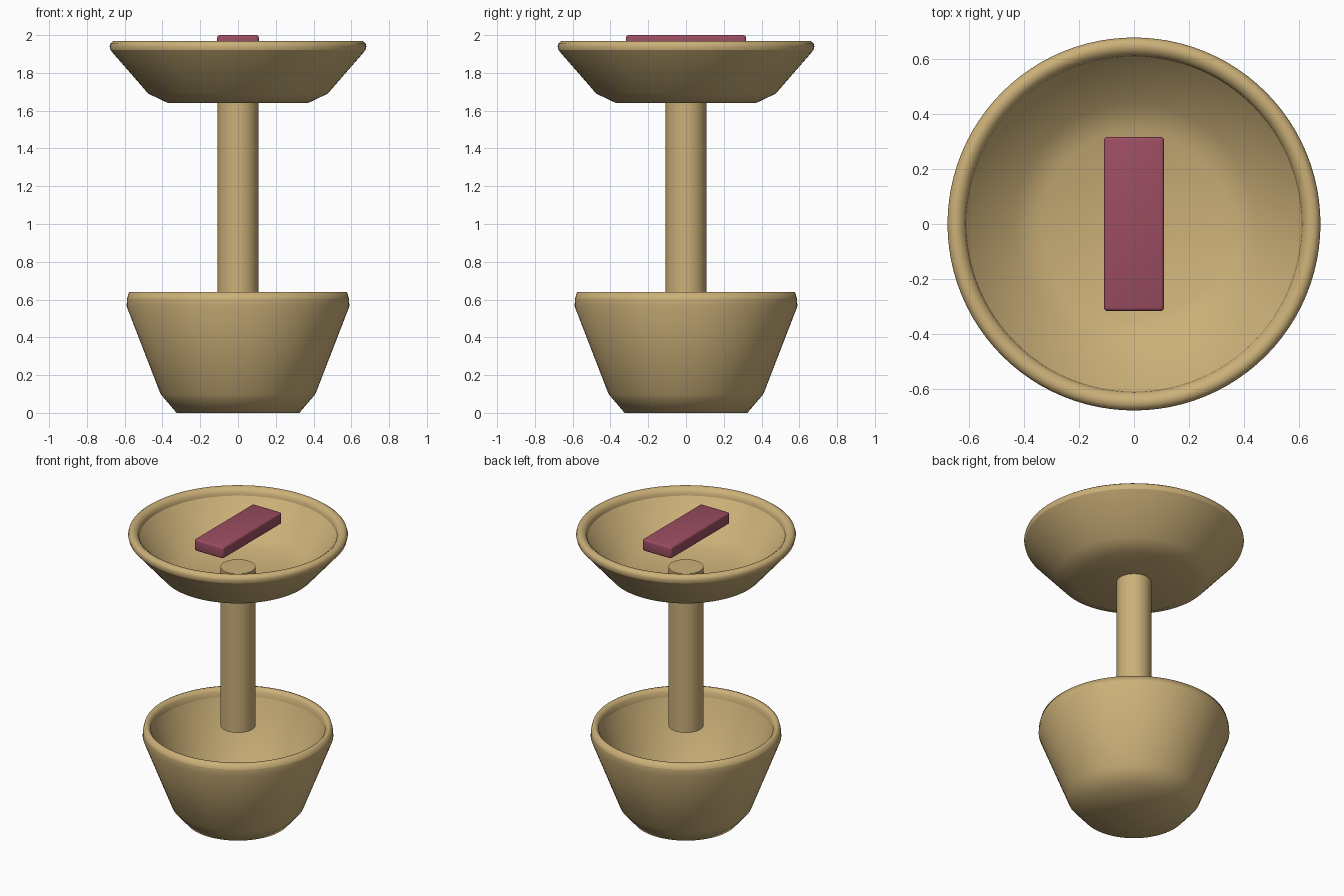
import bpy, bmesh, math

cube = bpy.data.objects.get("Cube")
if cube:
    bpy.data.objects.remove(cube, do_unlink=True)

SIDES = 96


def material(name, rgb):
    mat = bpy.data.materials.new(name)
    mat.use_nodes = True
    mat.diffuse_color = (*rgb, 1)
    mat.node_tree.nodes["Principled BSDF"].inputs["Base Color"].default_value = (*rgb, 1)
    return mat


def add_object(name, bm, mat):
    mesh = bpy.data.meshes.new(name)
    bmesh.ops.recalc_face_normals(bm, faces=bm.faces)
    bm.to_mesh(mesh)
    bm.free()
    obj = bpy.data.objects.new(name, mesh)
    bpy.context.collection.objects.link(obj)
    mesh.materials.append(mat)
    return obj


def smooth(obj, degrees):
    bpy.ops.object.select_all(action="DESELECT")
    obj.select_set(True)
    bpy.context.view_layer.objects.active = obj
    bpy.ops.object.shade_smooth_by_angle(angle=math.radians(degrees))


def lathe(name, profile, mat, degrees, creases=()):
    """Spin (radius, height) points round z, keeping chosen profile points sharp."""
    bm = bmesh.new()
    verts = [bm.verts.new((r, 0, z)) for r, z in profile]
    edges = [bm.edges.new(pair) for pair in zip(verts, verts[1:])]
    bmesh.ops.spin(bm, geom=verts + edges, cent=(0, 0, 0), axis=(0, 0, 1),
                   angle=math.tau, steps=SIDES, use_merge=True)
    bmesh.ops.remove_doubles(bm, verts=bm.verts, dist=0.0001)
    obj = add_object(name, bm, mat)
    smooth(obj, degrees)
    rings = [profile[i] for i in creases]
    for edge in obj.data.edges:
        ends = [obj.data.vertices[i].co for i in edge.vertices]
        if any(all(math.hypot(math.hypot(c.x, c.y) - r, c.z - z) < 0.001 for c in ends)
               for r, z in rings):
            edge.use_edge_sharp = True
    return obj


tan = material("tan", (0.60, 0.435, 0.19))
berry = material("berry red", (0.33, 0.075, 0.12))

# Deep lower bowl with a narrow lip
lathe("lower_bowl", [
    (0, 0), (0.325, 0), (0.41, 0.10), (0.59, 0.565), (0.587, 0.605),
    (0.577, 0.64), (0.555, 0.64), (0.54, 0.62), (0.535, 0.585),
    (0.37, 0.14), (0.28, 0.06), (0, 0.05)], tan, 75, creases=(4, 8))

# Post between the bowls
lathe("post", [(0, 0.635), (0.108, 0.635), (0.108, 1.72), (0, 1.72)], tan, 40)

# Shallow upper dish with a rolled rim
lathe("upper_dish", [
    (0, 1.64), (0.37, 1.64), (0.475, 1.69), (0.675, 1.92), (0.68, 1.94),
    (0.675, 1.957), (0.66, 1.968), (0.64, 1.968), (0.622, 1.955),
    (0.613, 1.94), (0.61, 1.92), (0.44, 1.73), (0.34, 1.69), (0, 1.67)],
    tan, 75, creases=(3, 10))

# Softly bevelled bar hovering in the dish
bm = bmesh.new()
bmesh.ops.create_cube(bm, size=1)
for v in bm.verts:
    v.co.x *= 0.22
    v.co.y *= 0.635
    v.co.z = v.co.z * 0.08 + 1.96
bmesh.ops.bevel(bm, geom=list(bm.edges), offset=0.013, segments=3,
                profile=0.5, affect="EDGES")
smooth(add_object("bar", bm, berry), 40)
